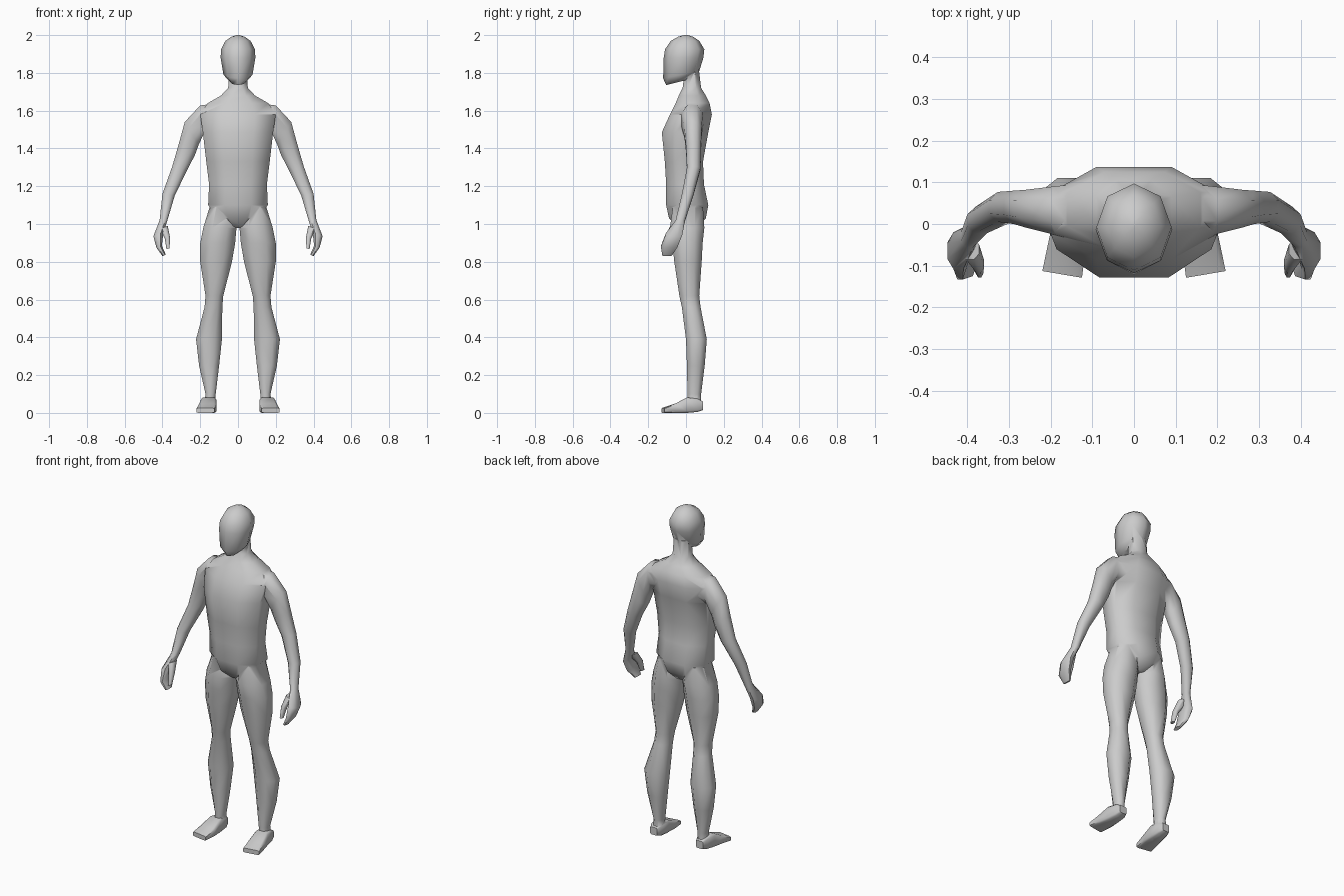
import bpy, bmesh, math
from mathutils import Vector

cube = bpy.data.objects.get("Cube")
if cube:
    bpy.data.objects.remove(cube)

skin = bpy.data.materials.new("plain_grey")
skin.use_nodes = True
GREY = (0.6, 0.6, 0.6, 1)
skin.diffuse_color = GREY
skin.node_tree.nodes["Principled BSDF"].inputs["Base Color"].default_value = GREY


# Cross-section outlines, as (u, v) pairs
def octagon(k=0.45):
    return [(1, k), (k, 1), (-k, 1), (-1, k), (-1, -k), (-k, -1), (k, -1), (1, -k)]


ROUND = [(math.cos(i * math.pi / 4), math.sin(i * math.pi / 4)) for i in range(8)]


# Sections, each a centre and two half axes
def across(xa, za, xb, zb, y0, y1):
    a, b = Vector((xa, 0, za)), Vector((xb, 0, zb))
    return ((a + b) / 2 + Vector((0, (y0 + y1) / 2, 0)), (a - b) / 2,
            Vector((0, (y1 - y0) / 2, 0)))


def level(z, x0, x1, y0, y1):
    return across(x1, z, x0, z, y0, y1)


def centred(z, half, y0, y1, slope=0):
    c, u, v = level(z, -half, half, y0, y1)
    c.z += slope * c.y
    v.z = slope * v.y
    return c, u, v


def upright(y, x0, x1, z0, z1, skew=0):
    return (Vector(((x0 + x1) / 2, y, (z0 + z1) / 2)),
            Vector(((x1 - x0) / 2, skew, 0)), Vector((0, 0, (z1 - z0) / 2)))


def loft(name, sections, outline, side=1):
    bm = bmesh.new()
    rings = []
    for c, u, v in sections:
        pts = [c + u * a + v * b for a, b in outline]
        rings.append([bm.verts.new((p.x * side, p.y, p.z)) for p in pts])
    n = len(outline)
    for r, s in zip(rings, rings[1:]):
        for i in range(n):
            j = (i + 1) % n
            bm.faces.new((r[i], r[j], s[j], s[i]))
    bm.faces.new(rings[0])
    bm.faces.new(rings[-1])
    bmesh.ops.recalc_face_normals(bm, faces=bm.faces)
    mesh = bpy.data.meshes.new(name)
    bm.to_mesh(mesh)
    bm.free()
    mesh.materials.append(skin)
    ob = bpy.data.objects.new(name, mesh)
    bpy.context.collection.objects.link(ob)
    return ob


# Torso and neck
body = loft("body", [
    centred(0.98, 0.04, -0.04, 0.06),
    centred(1.03, 0.11, -0.09, 0.105),
    centred(1.1, 0.158, -0.105, 0.118),
    centred(1.21, 0.153, -0.105, 0.095),
    centred(1.33, 0.168, -0.112, 0.09),
    centred(1.485, 0.186, -0.128, 0.118),
    centred(1.58, 0.2, -0.085, 0.137),
    centred(1.64, 0.16, -0.055, 0.125),
    centred(1.68, 0.09, -0.038, 0.105),
    centred(1.72, 0.052, -0.018, 0.08),
    centred(1.82, 0.047, -0.005, 0.068)], octagon())

# Head
parts = [loft("head", [
    centred(1.762, 0.045, -0.105, 0.045, 0.25),
    centred(1.795, 0.077, -0.121, 0.07, 0.2),
    centred(1.88, 0.092, -0.118, 0.092),
    centred(1.925, 0.09, -0.111, 0.097),
    centred(1.97, 0.066, -0.08, 0.07),
    centred(1.992, 0.034, -0.04, 0.036),
    centred(2.0, 0.008, -0.01, 0.01)], ROUND)]

for side in (1, -1):
    # Leg
    parts.append(loft("leg", [
        level(1.09, 0.03, 0.15, -0.07, 0.09),
        level(0.98, 0.008, 0.184, -0.085, 0.097),
        level(0.9, 0.015, 0.2, -0.072, 0.088),
        level(0.8, 0.032, 0.2, -0.062, 0.083),
        level(0.62, 0.078, 0.172, -0.035, 0.07),
        level(0.56, 0.083, 0.177, -0.022, 0.077),
        level(0.39, 0.085, 0.222, 0, 0.11),
        level(0.25, 0.1, 0.206, 0.005, 0.099),
        level(0.1, 0.118, 0.172, 0.008, 0.08),
        level(0.04, 0.122, 0.178, 0.01, 0.08)], octagon(), side))
    # Foot
    parts.append(loft("foot", [
        upright(0.09, 0.13, 0.175, 0.015, 0.06),
        upright(0.06, 0.118, 0.185, 0.005, 0.075),
        upright(0.005, 0.115, 0.195, 0, 0.082),
        upright(-0.055, 0.115, 0.208, 0, 0.05),
        upright(-0.121, 0.125, 0.22, 0, 0.026, 0.008)], octagon(0.75), side))
    # Arm, running on into the palm and fingers
    parts.append(loft("arm", [
        across(0.1, 1.64, 0.1, 1.49, -0.02, 0.1),
        across(0.2, 1.628, 0.18, 1.48, -0.025, 0.09),
        across(0.282, 1.54, 0.208, 1.42, -0.008, 0.082),
        across(0.312, 1.43, 0.228, 1.365, 0, 0.08),
        across(0.348, 1.305, 0.272, 1.28, 0.005, 0.077),
        across(0.4, 1.16, 0.335, 1.15, -0.022, 0.04),
        across(0.415, 1.02, 0.375, 1.015, -0.055, -0.005),
        across(0.448, 0.935, 0.395, 0.955, -0.108, -0.02),
        across(0.432, 0.875, 0.403, 0.885, -0.133, -0.045),
        across(0.4, 0.83, 0.382, 0.838, -0.125, -0.075)], octagon(), side))
    # Thumb
    parts.append(loft("thumb", [
        across(0.415, 0.975, 0.372, 0.99, -0.085, -0.035),
        across(0.388, 0.925, 0.36, 0.93, -0.115, -0.075),
        across(0.379, 0.868, 0.362, 0.87, -0.128, -0.1)], octagon(), side))

# Weld all parts into one continuous skin
bpy.context.view_layer.objects.active = body
body.select_set(True)
for part in parts:
    weld = body.modifiers.new("weld", 'BOOLEAN')
    weld.operation = 'UNION'
    weld.solver = 'EXACT'
    weld.object = part
    bpy.ops.object.modifier_apply(modifier=weld.name)
    bpy.data.objects.remove(part)

bpy.ops.object.shade_smooth_by_angle(angle=math.radians(60))
